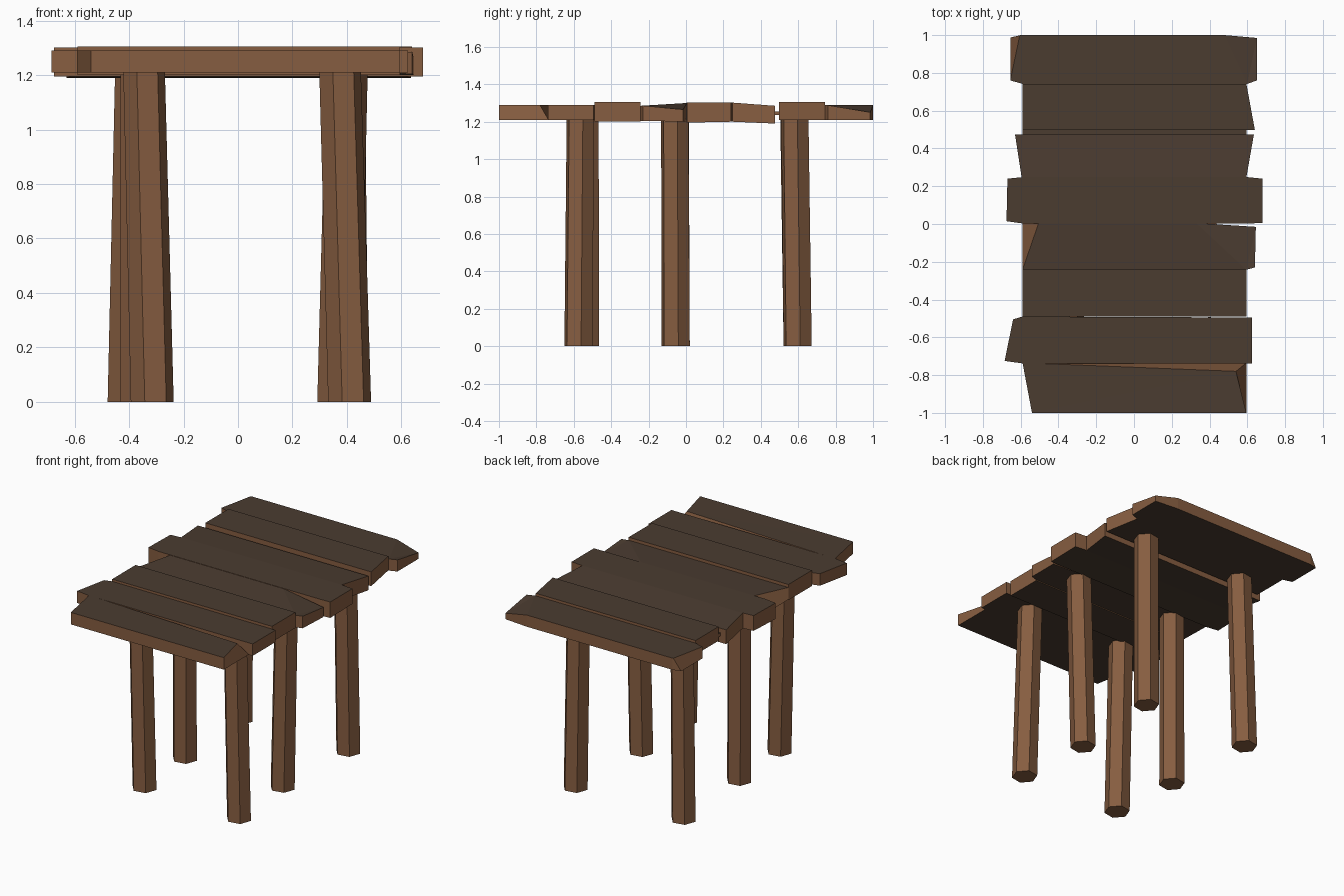
import bpy, bmesh, math
from mathutils import Vector

if "Cube" in bpy.data.objects:
    bpy.data.objects.remove(bpy.data.objects["Cube"])


def material(name, rgb):
    m = bpy.data.materials.new(name)
    m.diffuse_color = (*rgb, 1)
    m.use_nodes = True
    m.node_tree.nodes["Principled BSDF"].inputs["Base Color"].default_value = m.diffuse_color
    return m


SIDE = material("brown_wood", (0.24, 0.11, 0.052))
FACE = material("dark_wood", (0.07, 0.045, 0.03))


def loft(name, lower, upper, dark_faces=False):
    """Join two matching loops with walls and close both ends."""
    bm = bmesh.new()
    lo = [bm.verts.new(p) for p in lower]
    up = [bm.verts.new(p) for p in upper]
    n = len(lo)
    caps = [bm.faces.new(lo[::-1]), bm.faces.new(up)]
    for i in range(n):
        j = (i + 1) % n
        bm.faces.new((lo[i], lo[j], up[j], up[i]))
    if dark_faces:
        for f in caps:
            f.material_index = 1
    bmesh.ops.triangulate(bm, faces=caps)
    bmesh.ops.recalc_face_normals(bm, faces=bm.faces)
    me = bpy.data.meshes.new(name)
    bm.to_mesh(me)
    bm.free()
    me.materials.append(SIDE)
    me.materials.append(FACE)
    ob = bpy.data.objects.new(name, me)
    bpy.context.collection.objects.link(ob)
    return ob


def plank(name, outline, bottom, top, chips={}):
    """Outline in x,y; bottom/top heights run from front edge to back edge.
    chips moves single upper corners to a given point."""
    ys = [p[1] for p in outline]
    y0, y1 = min(ys), max(ys)

    def lift(p, h):
        t = (p[1] - y0) / (y1 - y0)
        return (p[0], p[1], h[0] + (h[1] - h[0]) * t)

    lower = [lift(p, bottom) for p in outline]
    upper = [chips.get(i, lift(p, top)) for i, p in enumerate(outline)]
    loft(name, lower, upper, True)


# Tabletop planks, front to back
plank("plank_1", [(-.54, -1), (.595, -1), (.595, -.735), (-.59, -.735)],
      (1.21, 1.21), (1.29, 1.29), {2: (.54, -.78, 1.288)})
plank("plank_2", [(-.685, -.725), (-.59, -.738), (.625, -.738), (.625, -.495),
                  (-.59, -.49), (-.64, -.505)],
      (1.21, 1.21), (1.29, 1.29))
plank("plank_3", [(-.59, -.49), (.595, -.49), (.595, -.242), (-.59, -.242)],
      (1.2, 1.2), (1.305, 1.305))
plank("plank_4", [(-.59, -.242), (.595, -.242), (.64, -.23), (.645, -.015),
                  (.33, .005), (-.59, .005)],
      (1.205, 1.2), (1.285, 1.3), {3: (.645, -.015, 1.265), 5: (-.505, .005, 1.3)})
plank("plank_5", [(-.675, .015), (-.59, .003), (.6, .003), (.68, .005),
                  (.68, .24), (.6, .248), (-.59, .248), (-.67, .24)],
      (1.195, 1.2), (1.302, 1.302))
plank("plank_6", [(-.595, .248), (.595, .248), (.635, .475), (-.63, .475)],
      (1.2, 1.19), (1.302, 1.285))
plank("plank_7", [(-.59, .497), (.64, .497), (.595, .742), (-.59, .742)],
      (1.21, 1.21), (1.305, 1.305))
plank("plank_8", [(-.655, .76), (-.59, .742), (.6, .742), (.65, .76),
                  (.65, .985), (.48, 1), (-.6, 1), (-.655, .987)],
      (1.21, 1.21), (1.288, 1.288),
      {4: (.65, .985, 1.25), 7: (-.605, .998, 1.288)})

# Thin strip closing the groove between planks 6 and 7
plank("groove_strip", [(-.59, .47), (.595, .47), (.595, .5), (-.59, .5)],
      (1.235, 1.235), (1.255, 1.255))

# Six-sided legs: foot centre and lean of the top
LEGS = {
    "front_left_leg": (-.315, -.54, -.03, 0),
    "front_right_leg": (.41, -.575, -.035, .01),
    "middle_left_leg": (-.355, -.055, 0, -.003),
    "middle_right_leg": (.37, -.055, .03, -.005),
    "back_left_leg": (-.40, .597, .025, -.02),
    "back_right_leg": (.40, .597, -.01, -.015),
}
HEX = [Vector((math.cos(a), math.sin(a), 0)) * .08
       for a in (math.radians(-50 + 60 * i) for i in range(6))]
for name, (x, y, dx, dy) in LEGS.items():
    foot, head = Vector((x, y, 0)), Vector((x + dx, y + dy, 1.215))
    loft(name, [foot + v for v in HEX], [head + v * .97 for v in HEX])
